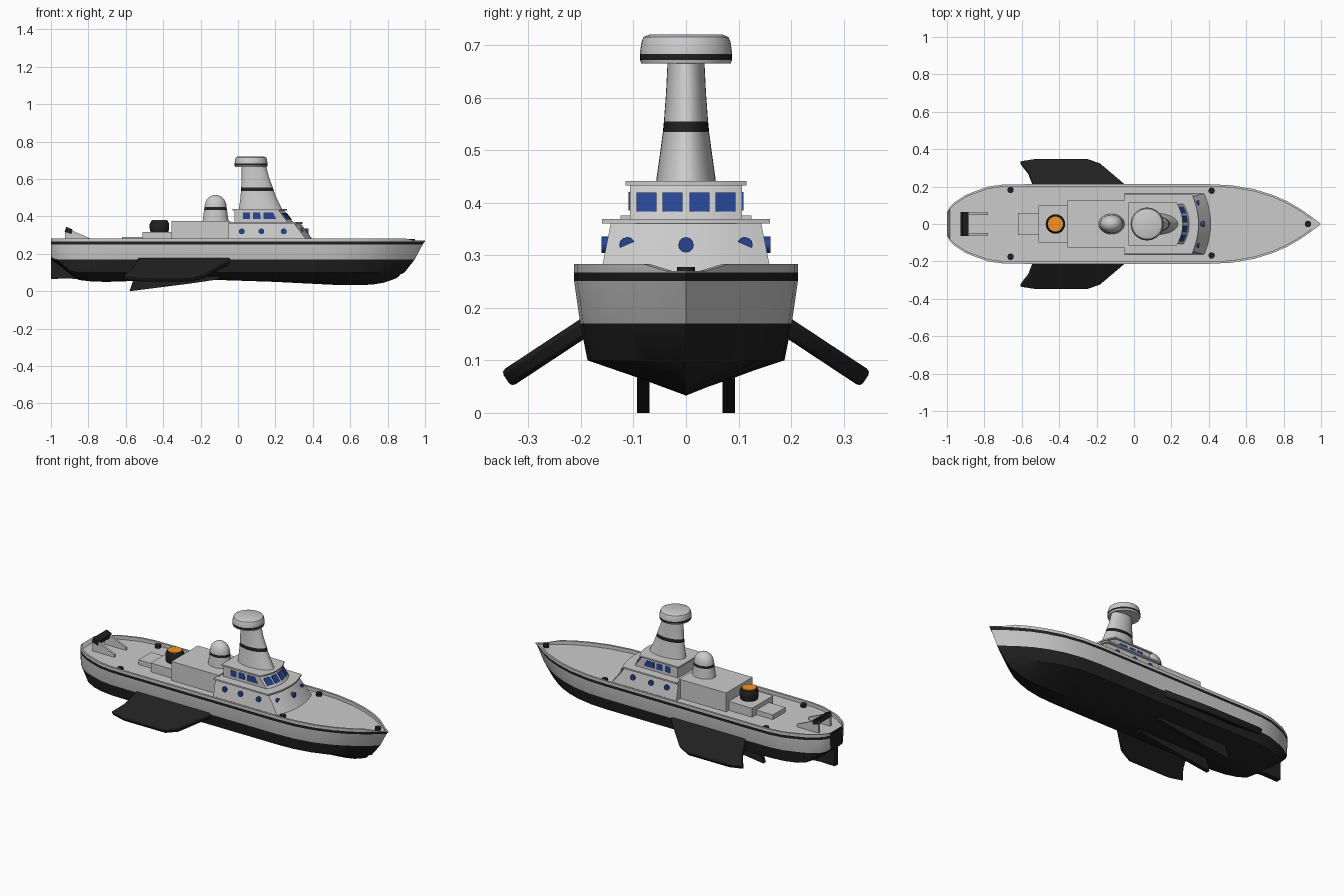
import bpy, bmesh, math
from mathutils import Matrix

if "Cube" in bpy.data.objects:
    bpy.data.objects.remove(bpy.data.objects["Cube"])


def mat(name, c):
    m = bpy.data.materials.new(name)
    m.diffuse_color = (*c, 1)
    m.use_nodes = True
    m.node_tree.nodes["Principled BSDF"].inputs["Base Color"].default_value = m.diffuse_color
    return m


GREY = mat("light_grey", (0.8, 0.8, 0.8))
BLACK = mat("black", (0.015, 0.015, 0.015))
BLUE = mat("window_blue", (0.02, 0.06, 0.3))
ORANGE = mat("orange", (0.9, 0.3, 0.02))


def finish(name, bm, mats, bevel=0):
    bmesh.ops.remove_doubles(bm, verts=bm.verts, dist=0.0004)
    bmesh.ops.recalc_face_normals(bm, faces=bm.faces)
    me = bpy.data.meshes.new(name)
    bm.to_mesh(me)
    bm.free()
    ob = bpy.data.objects.new(name, me)
    bpy.context.collection.objects.link(ob)
    for m in mats:
        me.materials.append(m)
    if bevel:
        b = ob.modifiers.new("bevel", 'BEVEL')
        b.width, b.segments = bevel, 2
    bpy.ops.object.select_all(action='DESELECT')
    ob.select_set(True)
    bpy.context.view_layer.objects.active = ob
    bpy.ops.object.shade_smooth_by_angle(angle=math.radians(32))
    return ob


def loft(name, rings, mats=(GREY,), pick=lambda i, j: 0, bevel=0):
    """Skin closed rings and cap both ends."""
    bm = bmesh.new()
    vs = [[bm.verts.new(p) for p in r] for r in rings]
    n = len(rings[0])
    for i in range(len(vs) - 1):
        for j in range(n):
            k = (j + 1) % n
            f = bm.faces.new((vs[i][j], vs[i][k], vs[i + 1][k], vs[i + 1][j]))
            f.material_index = pick(i, j)
    for end, i in ((0, 0), (-1, len(vs) - 2)):
        bm.faces.new(vs[end]).material_index = pick(i, 0)
    return finish(name, bm, mats, bevel)


def box(name, x0, x1, w, z0, z1, m=GREY):
    return loft(name, [[(x0, -w, z), (x1, -w, z), (x1, w, z), (x0, w, z)] for z in (z0, z1)], (m,))


def ellipses(name, rows, mats, bands=(), n=32):
    """Rows are (z, x0, x1, half width); bands are rows coloured by the second material."""
    rings = [[((a + b) / 2 + (b - a) / 2 * math.cos(t), w * math.sin(t), z)
              for t in (2 * math.pi * k / n for k in range(n))] for z, a, b, w in rows]
    return loft(name, rings, mats, lambda i, j: int(i in bands))


def disc(name, loc, r, depth, m, axis=None, n=16):
    bm = bmesh.new()
    bmesh.ops.create_cone(bm, cap_ends=True, segments=n, radius1=r, radius2=r, depth=depth)
    rot = Matrix.Rotation(math.pi / 2, 4, axis) if axis else Matrix()
    bm.transform(Matrix.Translation(loc) @ rot)
    return finish(name, bm, (m,))


# Hull: stations (x, half beam, keel height), with bulwark, stripe and dark bottom
STATIONS = [(-1, .06, .17), (-.985, .09, .16), (-.96, .115, .14), (-.9, .155, .09),
            (-.85, .175, .06), (-.78, .2, .052), (-.7, .211, .05), (-.55, .213, .055),
            (-.1, .213, .06), (.2, .213, .05), (.4, .213, .04), (.52, .207, .035),
            (.64, .187, .033), (.74, .156, .033), (.82, .121, .036), (.89, .08, .045),
            (.95, .038, .06), (.985, .012, .07), (1, 0, .08)]
ROW_END = [.86, .868, .89, .945, .988, 1, 1, 1, 1, 1]


def section(x, w, k):
    top = .283 if x < .93 else .27
    deck = top if x == -1 else .262
    inner = max(0, w - .012)
    ch = max(.1, k + .02) if k < .15 else k + .005
    rows = [(0, k), (.45 * w, k + (ch - k) * .5), (.88 * w, ch), (.945 * w, max(.17, ch + .01)),
            (w, .251), (w, .267), (w, top), (inner, top), (inner, deck), (0, deck)]
    pts = []
    for (y, z), e in zip(rows, ROW_END):
        pts.append((x if x < .4 else .4 + (x - .4) * (e - .4) / .6, y, z))
    return pts + [(a, -y, z) for a, y, z in reversed(pts[1:-1])]


DARK = {0, 1, 2, 4, 13, 15, 16, 17}
bm_rings = [section(*s) for s in STATIONS]
loft("hull", bm_rings, (GREY, BLACK), lambda i, j: int(j in DARK))

# Stabiliser wings, keel fins and rudder
PLAN = [(-.02, .17), (-.05, .215), (-.18, .325), (-.25, .35), (-.52, .35), (-.61, .337),
        (-.565, .28), (-.54, .215), (-.53, .17)]
for s, side in ((-1, "front"), (1, "back")):
    loft(side + "_wing", [[(x, s * (y + d * .55), .158 - (y - .2) * .66 + d * .83) for x, y in
                          [(x, y - .008) for x, y in PLAN]] for d in (-.018, .018)], (BLACK,), bevel=.009)
    loft(side + "_keel_fin", [[(x, s * .081 + d, z) for x, z in
                              [(-.58, 0), (-.25, .042), (-.1, .064), (-.1, .09), (-.55, .09)]]
                             for d in (-.012, .012)], (BLACK,))
loft("rudder", [[(x, d, z) for x, z in [(-1, .066), (-.9, .068), (-.8, .06), (-.82, .11), (-.95, .18), (-1, .185)]]
                for d in (-.016, .016)], (BLACK,))


# Deckhouse tiers with a curved, raked front
def tier(name, x0, levels, bulge):
    """Levels are (z, front corner x, half width)."""
    rings = []
    for z, xf, w in levels:
        arc = [(xf + bulge * (1 - t * t), t * w, z) for t in [k / 6 - 1 for k in range(13)]]
        rings.append([(x0, -w, z)] + arc + [(x0, w, z)])
    return loft(name, rings)


tier("lower_house", -.05, [(.262, .375, .163), (.362, .3, .143)], .035)
tier("lower_house_roof", -.05, [(.36, .31, .16), (.369, .31, .16)], .035)
BRIDGE = [(.369, .265, .107), (.434, .215, .107)]
tier("bridge", -.02, BRIDGE, .03)
tier("bridge_roof", -.03, [(.433, .228, .115), (.441, .228, .115)], .033)


# Bridge windows follow the walls
def front_x(y, z):
    t = (z - .369) / .065
    return .265 - .05 * t + .03 * (1 - (y / .107) ** 2)


for n, yc in enumerate((-.075, -.026, .026, .075)):
    loft(f"front_window_{n}", [[(front_x(y, z) + d, y, z) for y, z in
                               [(yc - .019, .383), (yc + .019, .383), (yc + .019, .419), (yc - .019, .419)]]
                              for d in (-.008, .004)], (BLUE,))
for s, side in ((-1, "front"), (1, "back")):
    for n, (a, b, c) in enumerate(((.028, .065, .065), (.08, .122, .118), (.136, .205, .187))):
        loft(f"{side}_side_window_{n}", [[(x, s * (.1 + d), z) for x, z in
                                         [(a, .385), (b, .385), (c, .42), (a, .42)]]
                                        for d in (0, .009)], (BLUE,))
    for n, x in enumerate((.02, .125, .245)):
        disc(f"{side}_porthole_{n}", (x, s * .151, .32), .0155, .02, BLUE, 'X', 12)
for n, (x, y) in enumerate(((.335, -.112), (.365, 0), (.335, .112))):
    disc(f"bow_porthole_{n}", (x, y, .32), .0145, .024, BLUE, 'Y', 12)

# Mast and its round cap
ellipses("mast", [(.44, .005, .235, .057), (.49, .012, .21, .05), (.535, .016, .192, .044),
                  (.555, .017, .186, .042), (.61, .02, .165, .038), (.67, .02, .15, .035)],
         (GREY, BLACK), (2,))
ellipses("mast_cap", [(.665, -.015, .155, .085), (.672, -.018, .158, .088), (.683, -.018, .158, .088),
                      (.705, -.015, .155, .085), (.715, -.011, .151, .081), (.72, .0, .14, .07)],
         (GREY, BLACK), (1,))

# Aft house, steps and radome
box("aft_house", -.355, -.04, .125, .262, .376)
box("turret_platform", -.51, -.35, .1, .262, .316)
box("aft_step", -.62, -.5, .06, .262, .29)
ellipses("radome", [(.37, -.19, -.05, .055), (.435, -.181, -.059, .049), (.45, -.179, -.061, .048)]
         + [(.455 + .06 * math.sin(a), -.12 - .058 * math.cos(a), -.12 + .058 * math.cos(a), .047 * math.cos(a))
            for a in (math.radians(d) for d in (5, 20, 35, 50, 65, 78, 87))], (GREY, BLACK), (1,))

# Turret with orange top
ellipses("turret", [(.316, -.468, -.372, .048), (.335, -.472, -.368, .052), (.36, -.472, -.368, .052),
                    (.378, -.463, -.377, .043)], (BLACK,))
disc("turret_top", (-.42, 0, .376), .04, .012, ORANGE, n=32)

# Stern frame: two triangular braces and a dark bar
for s, side in ((-1, "front"), (1, "back")):
    loft(side + "_stern_brace", [[(x, s * .055 + d, z) for x, z in
                                 [(-.925, .262), (-.78, .262), (-.78, .278), (-.9, .33), (-.925, .33)]]
                                for d in (-.006, .006)])
loft("stern_bar", [[(x, y, z) for x, z in [(-.927, .318), (-.918, .345), (-.885, .33), (-.89, .305)]]
                   for y in (-.065, .065)], (BLACK,))

# Bollards
for n, (x, y) in enumerate(((-.66, -.175), (-.66, .182), (.415, -.168), (.415, .178), (.93, 0))):
    disc(f"bollard_{n}", (x, y, .268), .017, .02, BLACK)
